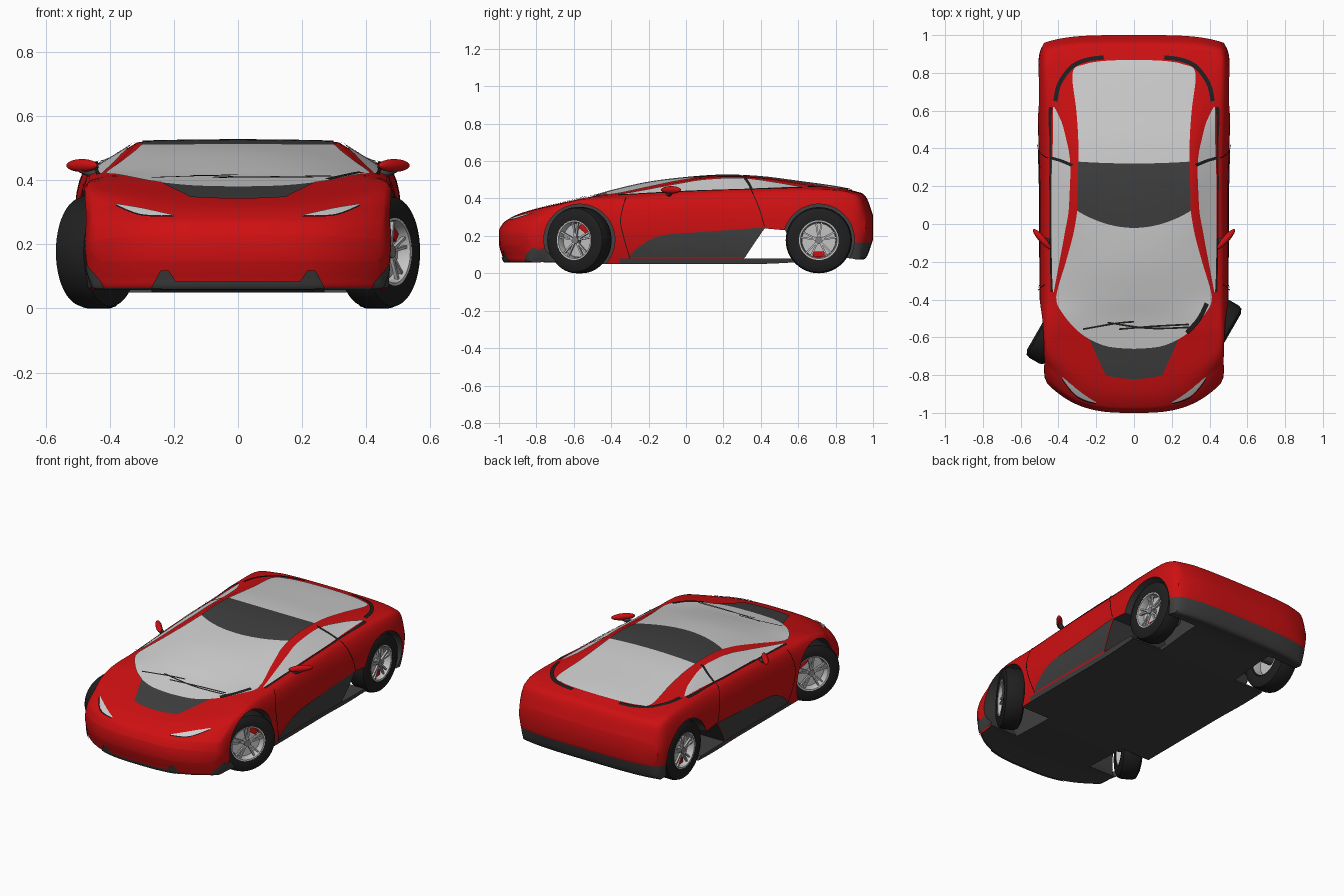
import bpy, bmesh, math
from mathutils import Matrix, Vector
from mathutils.bvhtree import BVHTree

if "Cube" in bpy.data.objects:
    bpy.data.objects.remove(bpy.data.objects["Cube"])


def material(name, r, g, b):
    m = bpy.data.materials.new(name)
    m.use_nodes = True
    m.diffuse_color = (r, g, b, 1)
    m.node_tree.nodes["Principled BSDF"].inputs["Base Color"].default_value = (r, g, b, 1)
    return m


RED = material("red paint", .62, .005, .006)
DARK = material("dark grey trim", .05, .05, .05)
BLACK = material("black rubber", .014, .014, .014)
GLASS = material("pale glass", .62, .62, .62)
SILVER = material("silver alloy", .55, .55, .55)
GREY = material("spoke grey", .22, .22, .22)


def finish(name, bm, *mats, matrix=None, angle=35):
    mesh = bpy.data.meshes.new(name)
    bm.to_mesh(mesh)
    bm.free()
    for m in mats:
        mesh.materials.append(m)
    ob = bpy.data.objects.new(name, mesh)
    bpy.context.collection.objects.link(ob)
    if matrix:
        ob.matrix_world = matrix
    smooth(ob, angle)
    return ob


def smooth(ob, angle=35):
    bpy.ops.object.select_all(action="DESELECT")
    ob.select_set(True)
    bpy.context.view_layer.objects.active = ob
    bpy.ops.object.shade_smooth_by_angle(angle=math.radians(angle))


def curve(pts, n, soft=True):
    """Samples n points along a Catmull-Rom curve or a polyline."""
    pts = [Vector(p) for p in pts]
    out = []
    for k in range(n):
        t = k / (n - 1) * (len(pts) - 1)
        i = min(int(t), len(pts) - 2)
        f = t - i
        a, b = pts[i], pts[i + 1]
        if not soft or len(pts) < 3:
            out.append(a.lerp(b, f))
            continue
        ta = (b - pts[max(i - 1, 0)]) / 2
        tb = (pts[min(i + 2, len(pts) - 1)] - a) / 2
        d = b - a
        out.append(a + ta * f + (3 * d - 2 * ta - tb) * f * f + (ta + tb - 2 * d) * f ** 3)
    return out


def skin(bm, rows, wrap=False, loop=False):
    """Joins rows of points with quads."""
    vs = [[bm.verts.new(p) for p in row] for row in rows]
    n, m = len(vs), len(vs[0])
    for i in range(n if loop else n - 1):
        for j in range(m if wrap else m - 1):
            a, b = vs[i], vs[(i + 1) % n]
            bm.faces.new((a[j], a[(j + 1) % m], b[(j + 1) % m], b[j]))
    return vs


# Body: y, half width, floor, shoulder x, shoulder z, rail x, rail z, crown z
STATIONS = [
    (-1.0, .46, .15, .44, .215, .30, .225, .23),
    (-.985, .47, .10, .445, .25, .30, .256, .258),
    (-.965, .475, .06, .45, .275, .30, .28, .28),
    (-.90, .48, .06, .455, .32, .30, .318, .315),
    (-.80, .495, .06, .455, .36, .32, .352, .345),
    (-.65, .50, .055, .46, .385, .38, .385, .378),
    (-.50, .50, .05, .455, .40, .40, .41, .412),
    (-.38, .50, .05, .45, .405, .41, .42, .445),
    (-.20, .50, .05, .45, .415, .375, .455, .485),
    (0, .50, .05, .445, .43, .335, .495, .51),
    (.20, .50, .05, .44, .44, .315, .518, .523),
    (.40, .505, .05, .44, .445, .32, .508, .515),
    (.60, .51, .06, .45, .45, .34, .48, .49),
    (.80, .51, .08, .46, .445, .35, .45, .462),
    (.90, .505, .08, .46, .43, .35, .435, .44),
    (.96, .495, .08, .45, .40, .35, .41, .412),
    (1.0, .475, .18, .43, .30, .33, .31, .31),
]


def section(s):
    y, w, zf, wb, zb, xr, zr, zc = s
    zw = zf + .55 * (zb - zf)
    pts = [((w - .03) * i / 11, zf) for i in range(12)]
    pts += [(w - .03 * (1 - t / 5) ** 2, zf + (zw - zf) * t / 5) for t in range(1, 6)]
    for k in range(1, 7):
        a = k / 6 * math.pi / 2
        pts.append((wb + (w - wb) * math.cos(a), zw + (zb - zw) * math.sin(a)))
    pts += [(wb + (xr - wb) * k / 4, zb + (zr - zb) * k / 4) for k in range(1, 5)]
    pts += [(xr * (1 - k / 9), zc + (zr - zc) * (1 - k / 9) ** 2) for k in range(1, 10)]
    nose = min(max((-.55 - y) / .35, 0), 1)
    tail = min(max((y - .8) / .2, 0), 1)
    half = [Vector((x, y + .2 * nose * (x / .5) ** 3 - .05 * tail * (x / .5) ** 4, z)) for x, z in pts]
    return half + [Vector((-p.x, p.y, p.z)) for p in reversed(half[1:-1])]


bm = bmesh.new()
rings = skin(bm, [section(s) for s in curve(STATIONS, 97)], wrap=True)
for ring in (rings[0], rings[-1]):
    n = len(ring)
    m = n // 2
    for i in range((m - 1) // 2):
        quad = (i, i + 1, m - i - 1, m - i)
        bm.faces.new([ring[k] for k in quad])
        bm.faces.new([ring[(n - k) % n] for k in quad])
bmesh.ops.recalc_face_normals(bm, faces=bm.faces)
BODY = BVHTree.FromBMesh(bm)

# Dark sills, rear valance and underside
for z, y0, y1 in ((.165, .86, 2), (.078, -.36, .86)):
    faces = [f for f in bm.faces if y0 < f.calc_center_median().y < y1]
    geom = faces + list({e for f in faces for e in f.edges}) + list({v for f in faces for v in f.verts})
    bmesh.ops.bisect_plane(bm, geom=geom, plane_co=(0, 0, z), plane_no=(0, 0, 1))
    for f in bm.faces:
        c = f.calc_center_median()
        if (y0 < c.y < y1 and c.z < z) or (f.normal.z < -.7 and c.z < .12):
            f.material_index = 1
body = finish("body", bm, RED, DARK)


def cut(outline, x0, x1):
    """Cuts a (y, z) prism out of the body, leaving dark walls."""
    b = bmesh.new()
    low, high = skin(b, [[(x, y, z) for y, z in outline] for x in (x0, x1)], wrap=True)
    b.faces.new(low)
    b.faces.new(high)
    bmesh.ops.recalc_face_normals(b, faces=b.faces)
    for f in b.faces:
        f.material_index = 1
    cutter = finish("cutter", b, RED, DARK)
    cutter.hide_render = True
    mod = body.modifiers.new("cut", "BOOLEAN")
    mod.object, mod.operation, mod.solver = cutter, "DIFFERENCE", "EXACT"
    bpy.context.view_layer.objects.active = body
    bpy.ops.object.modifier_apply(modifier=mod.name)
    bpy.data.objects.remove(cutter)


# Wheel arches and the side air duct
for y in (-.57, .71):
    arch = [(y + .19 * math.cos(k * math.pi / 24), .18 + .19 * math.sin(k * math.pi / 24)) for k in range(48)]
    cut(arch, .27, .8)
    cut(arch, -.8, -.27)
cut([(.31, .08), (.42, .24), (.53, .23), (.6, .08)], -1, 1)
smooth(body)

VIEWS = {"top": lambda a, b: ((a, b, 2), (0, 0, -1)),
         "side": lambda a, b: ((2, a, b), (-1, 0, 0)),
         "front": lambda a, b: ((a, -2, b), (0, 1, 0))}


def plate(name, view, a, b, mat, off=.005, mirror=True, ease=1, soft=True, cols=12, n=40):
    """Lays a thin panel between two outlines onto the body."""
    rows = []
    for p, q in zip(curve(a, n, soft), curve(b, n, soft)):
        row = []
        for k in range(cols + 1):
            s = k / cols
            org, way = VIEWS[view](p.x + (q.x - p.x) * s, p.y + (q.y - p.y) * s ** ease)
            hit, nrm = BODY.ray_cast(Vector(org), Vector(way))[:2]
            if hit is None:
                hit, nrm = BODY.find_nearest(Vector(org) + Vector(way) * 1.5)[:2]
            row.append(hit + nrm * off)
        rows.append(row)
    bm = bmesh.new()
    skin(bm, rows)
    if mirror:
        skin(bm, [[(-v.x, v.y, v.z) for v in r] for r in rows])
    bmesh.ops.remove_doubles(bm, verts=bm.verts, dist=.0001)
    bm.normal_update()
    for f in bm.faces:
        if f.normal.dot(BODY.find_nearest(f.calc_center_median())[1]) < 0:
            f.normal_flip()
    finish(name, bm, mat, angle=60)


def strip(name, view, pts, width, mat, off=.007, mirror=True):
    mid = curve(pts, 24)
    a, b = [], []
    for i, p in enumerate(mid):
        d = (mid[min(i + 1, 23)] - mid[max(i - 1, 0)]).normalized() * width / 2
        a.append((p.x - d.y, p.y + d.x))
        b.append((p.x + d.y, p.y - d.x))
    plate(name, view, a, b, mat, off, mirror, soft=False, cols=2, n=24)


# Glass, roof and bonnet panels
plate("windscreen", "top", [(0, -.66), (0, -.02)],
      [(0, -.66), (.15, -.645), (.28, -.58), (.38, -.47), (.41, -.38), (.36, -.2), (.32, -.05), (.30, .07)],
      GLASS, ease=2)
plate("roof_panel", "top", [(0, -.02), (0, .32)], [(.30, .07), (.295, .33)], DARK, ease=2)
plate("rear_window", "top", [(0, .32), (0, .868)],
      [(.295, .33), (.295, .45), (.305, .6), (.325, .8), (.26, .845), (.15, .863), (0, .868)], GLASS, ease=2)
plate("bonnet_panel", "top", [(0, -.82), (0, -.65)], [(.15, -.80), (.24, -.60)], DARK, .003, ease=2)
plate("side_window", "side", [(-.36, .415), (-.2, .422), (0, .437), (.3, .447), (.5, .455), (.62, .456)],
      [(-.36, .417), (-.22, .442), (-.05, .474), (.1, .498), (.3, .505), (.48, .482), (.62, .457)], GLASS)
strip("door_pillar", "side", [(.31, .51), (.335, .475), (.35, .445)], .014, BLACK)
strip("window_sill_seal", "side", [(-.36, .413), (0, .433), (.3, .443), (.62, .453)], .005, BLACK)
strip("rear_intake", "top", [(.415, .65), (.395, .74), (.33, .83), (.25, .868), (.16, .88)], .022, BLACK)

# Side and bumper details
plate("side_skirt", "side", [(-.31, .085), (0, .085), (.315, .085)],
      [(-.27, .13), (-.14, .2), (.1, .222), (.42, .245)], DARK)
plate("front_arch_trim", "side", [(-.86, .065), (-.765, .065)], [(-.84, .10), (-.755, .14)], DARK)
plate("front_lip", "front", [(0, .063), (.24, .063)], [(0, .085), (.24, .085)], DARK)
plate("front_fin", "front", [(.18, .065), (.27, .065)], [(.215, .12), (.24, .12)], DARK)
plate("bumper_corner", "front", [(.42, .065), (.465, .065)], [(.42, .08), (.47, .14)], DARK)
plate("headlight", "front", [(.2, .285), (.3, .29), (.378, .318)], [(.2, .288), (.3, .31), (.378, .323)], GLASS)
strip("headlight_seal", "front", [(.2, .283), (.3, .287), (.378, .316)], .004, BLACK)
strip("door_front_gap", "side", [(-.30, .08), (-.335, .2), (-.35, .28), (-.335, .36), (-.32, .4)], .005, BLACK)
strip("door_rear_gap", "side", [(.35, .44), (.39, .35), (.42, .25)], .005, BLACK)

# Wipers
strip("wiper_right", "top", [(-.27, -.555), (-.1, -.525), (0, -.515)], .009, BLACK, .009, False)
strip("wiper_left", "top", [(-.08, -.555), (.1, -.54), (.29, -.53)], .009, BLACK, .009, False)
strip("wiper_arm", "top", [(-.14, -.52), (.08, -.55), (.3, -.545)], .009, BLACK, .009, False)
strip("wiper_base", "top", [(.28, -.575), (.345, -.5), (.385, -.42)], .024, BLACK, .008, False)


def rod(name, p, q, r, mat, sides=24, matrix=None):
    p, q = Vector(p), Vector(q)
    turn = (q - p).to_track_quat("Z", "Y").to_matrix().to_4x4()
    b = bmesh.new()
    bmesh.ops.create_cone(b, cap_ends=True, segments=sides, radius1=r, radius2=r, depth=(q - p).length,
                          matrix=Matrix.Translation((p + q) / 2) @ turn)
    finish(name, b, mat, matrix=matrix)


def lathe(name, profile, mat, matrix, closed=False):
    b = bmesh.new()
    turns = [k * math.pi / 24 for k in range(48)]
    skin(b, [[(x, r * math.cos(a), r * math.sin(a)) for x, r in profile] for a in turns], wrap=closed, loop=True)
    bmesh.ops.recalc_face_normals(b, faces=b.faces)
    finish(name, b, mat, matrix=matrix)


def box(b, size, matrix):
    bmesh.ops.create_cube(b, size=1, matrix=matrix @ Matrix.Diagonal((*size, 1)))


def wheel(name, side, x, y, steer, caliper):
    turn = steer if side > 0 else steer + 180
    M = Matrix.Translation((side * x, y, .177)) @ Matrix.Rotation(math.radians(turn), 4, "Z")
    half = [(.03, .177), (.05, .17), (.062, .145), (.058, .106)]
    lathe(name + "_tyre", [(-a, r) for a, r in reversed(half)] + half, BLACK, M, True)
    lathe(name + "_rim", [(.058, .11), (.056, .098), (.03, .092), (-.055, .1)], SILVER, M)
    rod(name + "_brake_disc", (-.01, 0, 0), (.015, 0, 0), .091, SILVER, 32, M)
    rod(name + "_hub", (0, 0, 0), (.05, 0, 0), .02, GREY, 20, M)
    rod(name + "_axle", (-.19, 0, 0), (0, 0, 0), .025, DARK, 16, M)
    b = bmesh.new()
    for k in range(5):
        for lean in (-9, 9):
            spin = Matrix.Rotation(math.radians(72 * k + lean), 4, "X")
            box(b, (.012, .009, .08), spin @ Matrix.Translation((.04, 0, .058)))
    finish(name + "_spokes", b, SILVER, matrix=M)
    b = bmesh.new()
    box(b, (.03, .06, .03), Matrix.Rotation(math.radians(-caliper * side), 4, "X") @ Matrix.Translation((.012, 0, .075)))
    finish(name + "_caliper", b, RED, matrix=M)


# Wheels and door mirrors on both sides
for side, word in ((1, "left"), (-1, "right")):
    wheel("front_%s" % word, side, .44, -.57, -30, 35)
    wheel("rear_%s" % word, side, .43, .71, 0, 180)
    b = bmesh.new()
    bmesh.ops.create_uvsphere(b, u_segments=24, v_segments=14, radius=1)
    place = Matrix.Translation((side * .487, -.08, .446)) @ Matrix.Rotation(side * math.radians(48), 4, "Z")
    finish("mirror_" + word, b, RED, matrix=place @ Matrix.Diagonal((.07, .018, .02, 1)), angle=60)
    rod("mirror_stalk_" + word, (side * .43, -.10, .41), (side * .49, -.08, .437), .014, DARK, 12)
